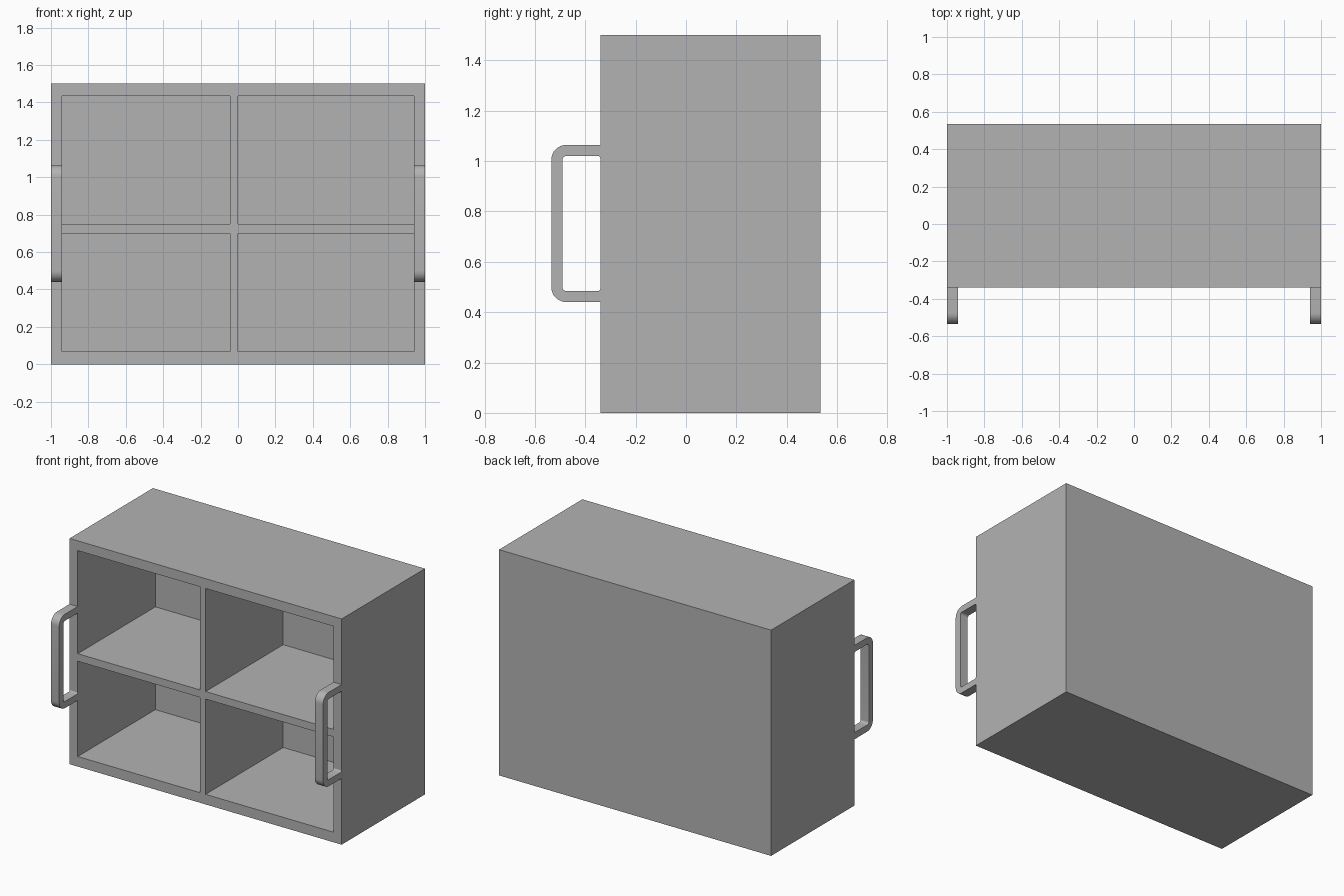
import bpy
import bmesh
from math import cos, sin, radians
from mathutils import Vector

cube = bpy.data.objects.get("Cube")
if cube:
    bpy.data.objects.remove(cube, do_unlink=True)

grey = bpy.data.materials.new("plain grey")
grey.use_nodes = True
colour = (0.45, 0.45, 0.45, 1)
grey.diffuse_color = colour
grey.node_tree.nodes["Principled BSDF"].inputs["Base Color"].default_value = colour

FRONT, BACK, HEIGHT = -0.34, 0.535, 1.5
COLUMNS = [(-0.94, -0.043), (0.0, 0.94)]
ROWS = [(0.067, 0.70), (0.75, 1.435)]
INNER_DEPTH = 0.815


def make_object(name, bm):
    bmesh.ops.recalc_face_normals(bm, faces=bm.faces)
    mesh = bpy.data.meshes.new(name)
    bm.to_mesh(mesh)
    bm.free()
    mesh.materials.append(grey)
    obj = bpy.data.objects.new(name, mesh)
    bpy.context.collection.objects.link(obj)
    return obj


def inside(value, spans):
    return any(low < value < high for low, high in spans)


# Cabinet: a box whose front is divided into cells, four of them pushed in
bm = bmesh.new()
bmesh.ops.create_cube(bm, size=1)
for v in bm.verts:
    v.co = (v.co.x * 2, FRONT if v.co.y < 0 else BACK, (v.co.z + 0.5) * HEIGHT)
for axis, spans in ((Vector((1, 0, 0)), COLUMNS), (Vector((0, 0, 1)), ROWS)):
    for cut in (c for span in spans for c in span):
        bmesh.ops.bisect_plane(bm, geom=bm.verts[:] + bm.edges[:] + bm.faces[:],
                               plane_co=axis * cut, plane_no=axis)
bm.normal_update()
cells = []
for f in bm.faces:
    c = f.calc_center_median()
    if f.normal.y < -0.9 and inside(c.x, COLUMNS) and inside(c.z, ROWS):
        cells.append(f)
for cell in cells:
    made = bmesh.ops.extrude_discrete_faces(bm, faces=[cell])["faces"]
    bmesh.ops.translate(bm, verts=made[0].verts[:], vec=(0, INNER_DEPTH, 0))
bmesh.ops.dissolve_limit(bm, angle_limit=0.01, verts=bm.verts[:], edges=bm.edges[:])
make_object("cabinet", bm)


def arc(y, z, radius, start, end, steps=8):
    angles = [radians(start + (end - start) * i / steps) for i in range(steps + 1)]
    return [(y + radius * cos(a), z + radius * sin(a)) for a in angles]


# Handles: a rounded bracket profile, mirrored about its middle, given width
def make_handle(name, x, width=0.06):
    bottom, tip, bar, bend = 0.44, -0.535, 0.044, 0.06
    middle = 0.752
    inner = bend - bar
    lower_out = [(FRONT, bottom)] + arc(tip + bend, bottom + bend, bend, 270, 180)
    lower_in = arc(tip + bend, bottom + bend, inner, 180, 270)
    lower_in += arc(FRONT - 0.01, bottom + bar + 0.01, 0.01, 270, 360, 3)
    upper = [(y, 2 * middle - z) for y, z in reversed(lower_in + lower_out)]
    # Walk outer lower, outer upper, inner upper, inner lower
    n = len(lower_out)
    outline = lower_out + upper[:n] + upper[n:] + lower_in
    bm = bmesh.new()
    face = bm.faces.new([bm.verts.new((x, y, z)) for y, z in outline])
    made = bmesh.ops.extrude_face_region(bm, geom=[face])["geom"]
    moved = [g for g in made if isinstance(g, bmesh.types.BMVert)]
    bmesh.ops.translate(bm, verts=moved, vec=(width, 0, 0))
    obj = make_object(name, bm)
    bpy.ops.object.select_all(action="DESELECT")
    obj.select_set(True)
    bpy.context.view_layer.objects.active = obj
    bpy.ops.object.shade_smooth_by_angle(angle=radians(35))


make_handle("left_handle", 0.94)
make_handle("right_handle", -1.0)
